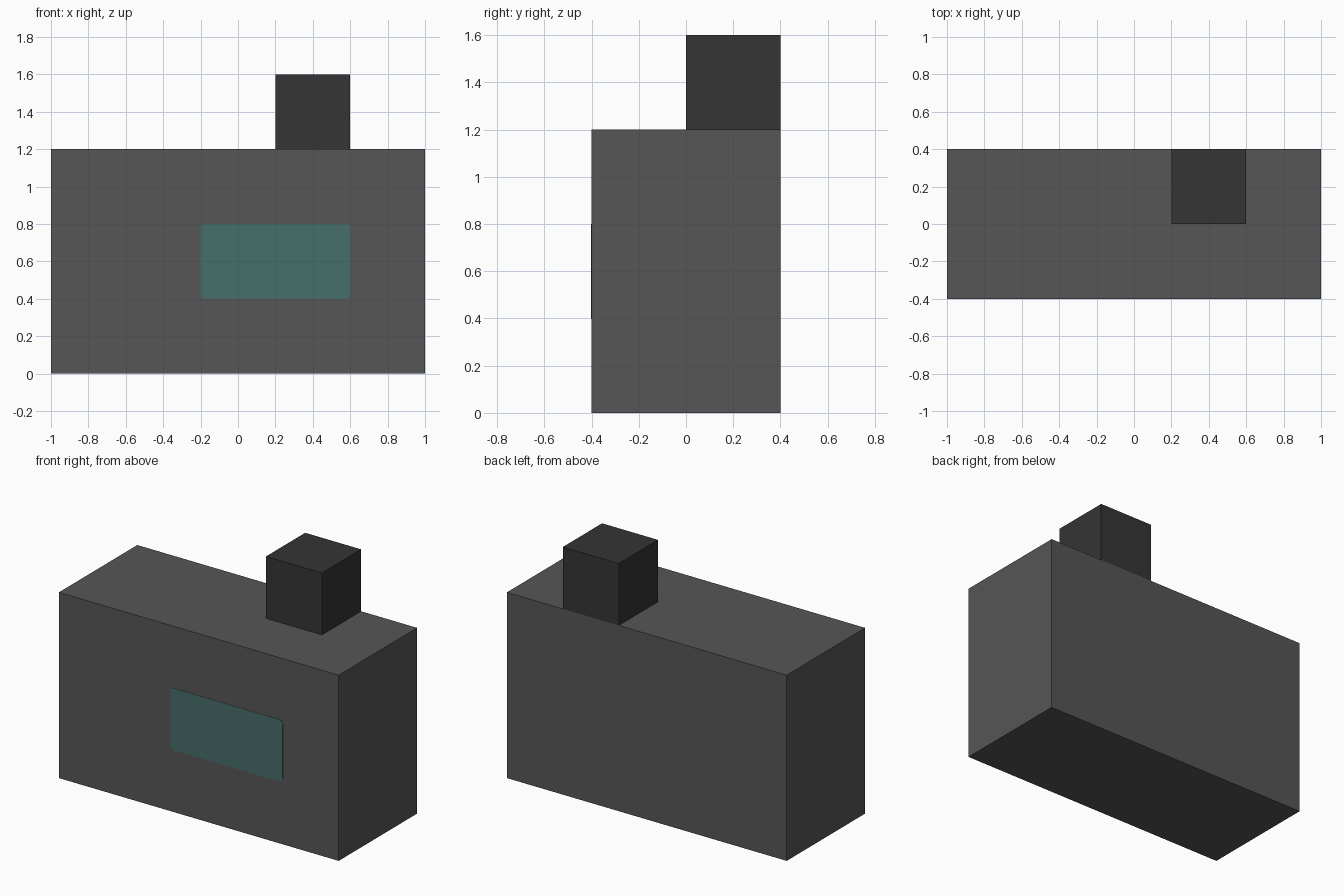
import bpy
import bmesh
from mathutils import Matrix, Vector

default = bpy.data.objects.get("Cube")
if default:
    bpy.data.objects.remove(default, do_unlink=True)


def make_material(name, rgb):
    mat = bpy.data.materials.new(name)
    mat.use_nodes = True
    colour = (*rgb, 1.0)
    mat.diffuse_color = colour
    mat.node_tree.nodes["Principled BSDF"].inputs["Base Color"].default_value = colour
    return mat


def make_box(name, low, high, mat, corner=0.0):
    """Box between two corners; 'corner' rounds the edges that run front to back."""
    low, high = Vector(low), Vector(high)
    bm = bmesh.new()
    bmesh.ops.create_cube(bm, size=1, matrix=Matrix.Diagonal((*(high - low), 1)))
    if corner:
        edges = [e for e in bm.edges
                 if abs((e.verts[0].co - e.verts[1].co).normalized().y) > 0.9]
        bmesh.ops.bevel(bm, geom=edges, offset=corner, segments=4,
                        profile=0.5, affect='EDGES')
    mesh = bpy.data.meshes.new(name)
    bm.to_mesh(mesh)
    bm.free()
    mesh.materials.append(mat)
    obj = bpy.data.objects.new(name, mesh)
    obj.location = (low + high) / 2
    bpy.context.collection.objects.link(obj)
    return obj


grey = make_material("mid grey", (0.093, 0.093, 0.093))
charcoal = make_material("charcoal", (0.035, 0.035, 0.035))
teal = make_material("muted teal", (0.061, 0.156, 0.142))

# Main block
make_box("body", (-1, -0.4, 0), (1, 0.4, 1.2), grey)

# Small block standing on the rear of the top
make_box("top_block", (0.2, 0, 1.2), (0.6, 0.4, 1.6), charcoal)

# Thin rounded plate on the front
make_box("front_panel", (-0.2, -0.402, 0.4), (0.6, -0.398, 0.8), teal, corner=0.022)
